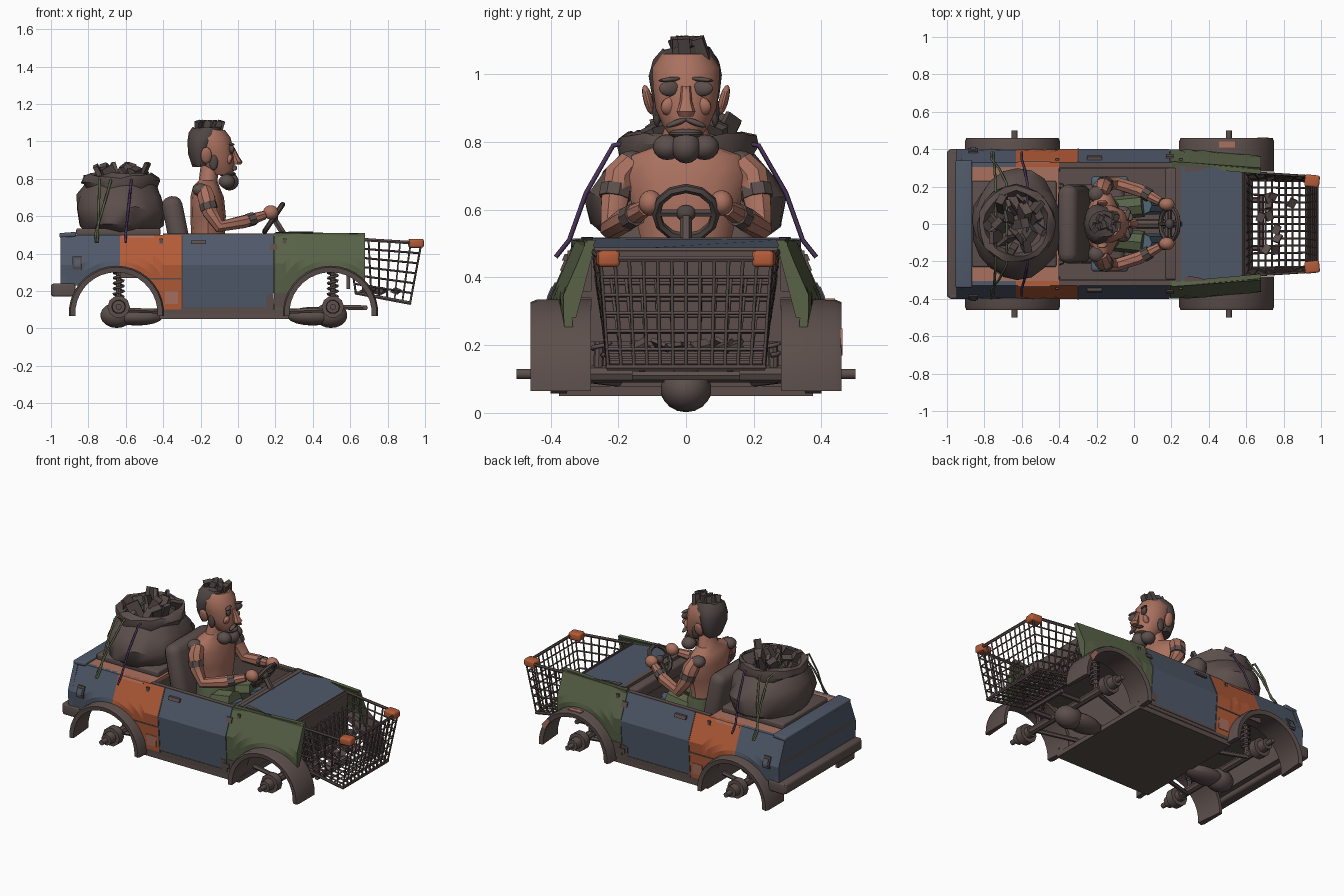
import bpy, bmesh, math, random
from mathutils import Vector, Matrix, Euler

random.seed(4)
if "Cube" in bpy.data.objects:
    bpy.data.objects.remove(bpy.data.objects["Cube"])


def material(name, rgb):
    m = bpy.data.materials.new(name)
    m.use_nodes = True
    m.diffuse_color = (*rgb, 1)
    m.node_tree.nodes["Principled BSDF"].inputs["Base Color"].default_value = (*rgb, 1)
    return m


brown = material("rusty brown", (.107, .078, .071))
blue = material("faded blue", (.08, .1, .142))
orange = material("orange paint", (.45, .105, .04))
green = material("olive green", (.098, .122, .063))
skin = material("skin and bare rust", (.4, .165, .115))
dark = material("dark hair", (.08, .062, .057))
purple = material("purple cord", (.07, .035, .1))
denim = material("denim", (.08, .13, .18))


def add(name, verts, faces, mat, smooth=False):
    me = bpy.data.meshes.new(name)
    me.from_pydata([tuple(v) for v in verts], [], faces)
    return finish(name, me, mat, smooth)


def finish(name, me, mat, smooth=False):
    bm = bmesh.new()
    bm.from_mesh(me)
    bmesh.ops.recalc_face_normals(bm, faces=bm.faces)
    bm.to_mesh(me)
    bm.free()
    me.materials.clear()
    me.materials.append(mat)
    ob = bpy.data.objects.new(name, me)
    bpy.context.collection.objects.link(ob)
    if smooth:
        bpy.ops.object.select_all(action='DESELECT')
        ob.select_set(True)
        bpy.context.view_layer.objects.active = ob
        bpy.ops.object.shade_smooth_by_angle(angle=math.radians(40))
    return ob


def solid(name, bm, loc, rot, mat, smooth):
    bm.transform(Matrix.Translation(loc) @ Euler(rot).to_matrix().to_4x4())
    me = bpy.data.meshes.new(name)
    bm.to_mesh(me)
    bm.free()
    return finish(name, me, mat, smooth)


def box(name, loc, size, mat, rot=(0, 0, 0), bevel=0):
    bm = bmesh.new()
    bmesh.ops.create_cube(bm, size=1, matrix=Matrix.Diagonal((*size, 1)))
    if bevel:
        bmesh.ops.bevel(bm, geom=bm.edges[:], offset=bevel, segments=3, profile=.5, affect='EDGES')
    return solid(name, bm, loc, rot, mat, bool(bevel))


def ball(name, loc, size, mat, rot=(0, 0, 0)):
    bm = bmesh.new()
    bmesh.ops.create_uvsphere(bm, u_segments=14, v_segments=9, radius=1, matrix=Matrix.Diagonal((*size, 1)))
    return solid(name, bm, loc, rot, mat, True)


def tube(name, paths, r, mat, radii=None, res=0, cyclic=False):
    cu = bpy.data.curves.new(name, 'CURVE')
    cu.dimensions, cu.bevel_depth, cu.bevel_resolution, cu.use_fill_caps = '3D', r, res, True
    for path in paths:
        sp = cu.splines.new('POLY')
        sp.points.add(len(path) - 1)
        sp.use_cyclic_u = cyclic
        for i, p in enumerate(path):
            sp.points[i].co = (*p, 1)
            sp.points[i].radius = radii[i] if radii else 1
    tmp = bpy.data.objects.new(name + " path", cu)
    bpy.context.collection.objects.link(tmp)
    me = bpy.data.meshes.new_from_object(tmp.evaluated_get(bpy.context.evaluated_depsgraph_get()))
    bpy.data.objects.remove(tmp)
    return finish(name, me, mat, res > 0)


def loft(name, rings, mat, n=16, wobble=0):
    # each ring: x centre, z height, half depth, half width
    verts, faces = [], []
    for x, z, rx, ry in rings:
        for i in range(n):
            a, k = math.tau * i / n, 1 + random.uniform(-wobble, wobble)
            verts.append((x + rx * k * math.cos(a), ry * k * math.sin(a), z + random.uniform(-wobble, wobble) * .3))
    for j in range(len(rings) - 1):
        faces += [(j * n + i, j * n + (i + 1) % n, j * n + n + (i + 1) % n, j * n + n + i) for i in range(n)]
    faces += [tuple(range(n)), tuple(range(len(verts) - n, len(verts)))]
    return add(name, verts, faces, mat, True)


def plate(name, pts, push, mat):
    n = len(pts)
    verts = [Vector(p) for p in pts] + [Vector(p) + Vector(push) for p in pts]
    faces = [tuple(range(n)), tuple(range(n, 2 * n))]
    return add(name, verts, faces + [(i, (i + 1) % n, n + (i + 1) % n, n + i) for i in range(n)], mat)


# body side surface
AXLES, ARCH_R, HUB_Z = {"rear": -.65, "front": .495}, .255, .08


def half_width(x, z):
    lean = .07 * max(0, z - .34) / .16 + .02 * max(0, .34 - z) / .26
    return .4 - lean - .09 * max(0, x - .3)


def arch_z(x):
    return max(math.sqrt(max(0, (ARCH_R - .01) ** 2 - (x - c) ** 2)) for c in AXLES.values())


def panel(name, x0, x1, z0, z1, mat, off=0, thick=.025):
    cols, rows = 30, 5
    n = rows + 1
    for s, side in ((1, "left"), (-1, "right")):
        verts = []
        for i in range(cols + 1):
            x = x0 + (x1 - x0) * i / cols
            lo = max(z0, HUB_Z + arch_z(x))
            for j in range(n):
                z = lo + (z1 - lo) * j / rows
                verts.append((x, s * (half_width(x, z) + off), z))
        m = len(verts)
        outer = [(i * n + j, i * n + n + j, i * n + n + j + 1, i * n + j + 1) for i in range(cols) for j in range(rows)]
        loop = [i * n for i in range(cols + 1)] + [cols * n + j for j in range(1, n)]
        loop += [i * n + rows for i in range(cols - 1, -1, -1)] + list(range(rows - 1, 0, -1))
        faces = outer + [tuple(v + m for v in f) for f in outer] + [(a, b, b + m, a + m) for a, b in zip(loop, loop[1:] + loop[:1])]
        add(f"{side}_{name}", verts + [(x, y - s * thick, z) for x, y, z in verts], faces, mat)


panel("rear_quarter", -.95, -.63, .23, .5, blue)
panel("orange_quarter", -.63, -.3, .1, .5, orange)
panel("door", -.297, .19, .1, .5, blue)
panel("front_fender", .193, .68, .1, .51, green)
panel("sill", -.42, .27, .05, .1, brown)
panel("bare_lower_patch", -.39, -.32, .13, .2, skin, .003, .006)
panel("seam_strip", -.63, -.3, .262, .27, brown, .003, .006)
panel("upper_rust", -.62, -.45, .485, .5, skin, .003, .006)
panel("fender_rust", .2, .27, .11, .19, brown, .003, .006)
panel("door_rust", -.29, .19, .1, .115, brown, .003, .006)
panel("door_corner_rust", .15, .19, .115, .18, brown, .003, .006)
panel("door_gap", -.302, -.294, .1, .5, dark, .003, .006)
panel("door_handle", -.25, -.17, .45, .47, brown, .015, .02)
panel("hinge_top", .17, .21, .42, .45, brown, .008, .012)
panel("hinge_low", .17, .21, .13, .16, brown, .008, .012)
panel("side_lamp", -.885, -.835, .315, .385, dark, .008, .012)
panel("lamp_glass", -.875, -.845, .327, .373, blue, .012, .008)

# floors, bulkheads, deck and bonnet
box("cabin_floor", (-.075, 0, .065), (.69, .75, .03), brown)
box("rear_bulkhead", (-.41, 0, .27), (.02, .7, .42), brown)
box("firewall", (.25, 0, .27), (.02, .7, .42), brown)
box("rear_underfloor", (-.68, 0, .35), (.54, .72, .02), brown)
box("front_underfloor", (.43, 0, .35), (.34, .64, .02), brown)
box("rear_deck", (-.64, 0, .49), (.48, .64, .02), skin)
box("load_bed", (-.64, 0, .515), (.45, .46, .04), brown, bevel=.01)
box("dashboard", (.21, 0, .46), (.09, .6, .08), brown, bevel=.015)
bonnet = [(.24, .31, .515), (.45, .3, .512), (.59, .285, .478)]
plate("bonnet", bonnet + [(x, -y, z) for x, y, z in bonnet[::-1]], (0, 0, -.02), blue)
plate("bonnet_rust_edge", [(.575, -.285, .485), (.575, .285, .485), (.6, .28, .478), (.6, -.28, .478)], (0, 0, -.008), brown)
box("cowl", (.235, 0, .508), (.03, .62, .02), brown)
box("grille", (.59, 0, .34), (.02, .56, .26), brown)
for s in (1, -1):
    plate("fender_top", [(.2, s * .305, .516), (.2, s * .335, .51), (.68, s * .3, .505), (.68, s * .275, .485)], (0, 0, -.02), green)
    plate("fender_nose", [(.68, s * .27, .49), (.68, s * .296, .505), (.68, s * .362, .34), (.68, s * .36, .28), (.68, s * .325, .28)], (-.02, 0, 0), green)
    plate("bonnet_side_rust", [(.27, s * .275, .519), (.27, s * .308, .519), (.4, s * .302, .517), (.34, s * .285, .518)], (0, 0, -.006), brown)
    box("cabin_rail", (-.1, s * .315, .5), (.6, .03, .012), brown)
    box("cabin_lining", (-.1, s * .3, .34), (.6, .012, .3), brown)
    box("bumper_end", (-.93, s * .385, .205), (.12, .03, .07), brown, bevel=.01)

# tail
tail = [(-.95, .395, .22), (-.95, .395, .35), (-.95, .335, .5)]
plate("tail_panel", tail + [(x, -y, z) for x, y, z in tail[::-1]], (.03, 0, 0), blue)
box("tail_lip", (-.91, 0, .5), (.09, .68, .025), blue, (0, -.08, 0), .008)
box("rear_bumper", (-.965, 0, .205), (.07, .79, .07), brown, bevel=.015)
box("tail_valance", (-.905, 0, .28), (.02, .74, .16), brown)
box("tail_floor", (-.93, 0, .21), (.05, .74, .02), brown)

# wheel arches, axles, hubs, springs
for end, cx in AXLES.items():
    ax = cx + .012
    for s, side in ((1, "left"), (-1, "right")):
        n, verts = 18, []
        for i in range(n + 1):
            a = -.06 + (math.pi + .12) * i / n
            for r, y in ((ARCH_R, .28), (ARCH_R, .44), (ARCH_R - .008, .46), (ARCH_R - .035, .455), (ARCH_R - .02, .28)):
                verts.append((cx + r * math.cos(a), s * y, HUB_Z + r * math.sin(a)))
        faces = [(i * 5 + j, i * 5 + (j + 1) % 5, i * 5 + 5 + (j + 1) % 5, i * 5 + 5 + j) for i in range(n) for j in range(5)]
        add(f"{side}_{end}_arch", verts, faces + [tuple(range(5)), tuple(range(n * 5, n * 5 + 5))], brown, True)
        tube(f"{side}_{end}_hub", [[(ax, s * y, .115) for y in (.32, .35, .351, .4, .401, .45, .451, .5)]], .01, brown,
             (3.5, 3.5, 6, 6, 3.8, 3.5, 1.6, 1.6), 3)
        coil = [(ax + .027 * math.cos(t * .8), s * .25 + .027 * math.sin(t * .8), .17 + .0036 * t) for t in range(46)]
        tube(f"{side}_{end}_spring", [coil], .007, brown)
        tube(f"{side}_{end}_damper", [[(ax, s * .26, .11), (ax, s * .25, .35)]], .015, brown, res=2)
        tube(f"{side}_{end}_link", [[(ax, s * .28, .1), (-.38 if cx < 0 else .25, s * .2, .09)]], .014, brown, res=1)
    tube(f"{end}_axle", [[(ax, -.34, .115), (ax, .34, .115)]], .025, brown, res=2)
    ball(f"{end}_differential", (ax - .01, 0, .07), (.09, .075, .068), brown)
tube("drive_shaft", [[(-.6, 0, .08), (.5, 0, .08)]], .025, brown, res=2)
ball("gearbox", (.4, 0, .065), (.14, .075, .05), brown)
ball("tail_gearbox", (-.54, 0, .06), (.14, .075, .045), brown)
tube("front_crossbar", [[(.68, -.16, .11), (.68, .16, .11)]] + [[(.68, y, .11), (.5, y, .115)] for y in (-.13, .13)], .015, brown, res=1)
plate("arch_bare_patch", [(.7, .462, .17), (.72, .462, .2), (.68, .462, .25), (.66, .462, .235)], (0, -.006, 0), skin)
box("arch_top_patch", (.5, .425, .335), (.09, .03, .006), skin)

# wire basket
REAR = ((.585, .278, .48), (.63, .235, .19))
FRONT = ((.98, .252, .455), (.92, .23, .135))


def corner(end, top, s):
    x, y, z = end[0 if top else 1]
    return Vector((x, s * y, z))


def wires(a, b, c, d, across, down):
    out = [[a.lerp(b, i / across), d.lerp(c, i / across)] for i in range(across + 1)]
    return out + [[a.lerp(d, i / down), b.lerp(c, i / down)] for i in range(down + 1)]


def wall(e0, s0, e1, s1):
    return corner(e0, 1, s0), corner(e1, 1, s1), corner(e1, 0, s1), corner(e0, 0, s0)


mesh = wires(*wall(REAR, 1, FRONT, 1), 7, 6) + wires(*wall(REAR, -1, FRONT, -1), 7, 6)
mesh += wires(*wall(FRONT, -1, FRONT, 1), 12, 6) + wires(*wall(REAR, -1, REAR, 1), 12, 6)
mesh += wires(corner(REAR, 0, -1), corner(FRONT, 0, -1), corner(FRONT, 0, 1), corner(REAR, 0, 1), 8, 12)
tube("basket_wires", mesh, .0055, brown)
for top in (1, 0):
    tube("basket_rim", [[corner(e, top, s) for e, s in ((REAR, 1), (FRONT, 1), (FRONT, -1), (REAR, -1))]], .01, brown, res=1, cyclic=True)
for s in (1, -1):
    box("basket_corner", (.952, s * .23, .455), (.08, .065, .048), orange, (0, 0, -s * .1), .012)
for i in range(10):
    box("basket_litter", (random.uniform(.66, .86), random.uniform(-.17, .17), .2), (.04, .05, .012), brown, [random.uniform(-.6, .6) for _ in range(3)])

# seat, sack, junk and cords
box("seat_back", (-.32, 0, .5), (.11, .42, .42), brown, (0, -.2, 0), .05)
box("seat_base", (-.19, 0, .28), (.28, .42, .12), brown, bevel=.035)
loft("sack", [(-.63, .52, .2, .24), (-.625, .56, .23, .285), (-.625, .64, .24, .288), (-.63, .71, .225, .25), (-.63, .76, .195, .2),
              (-.63, .785, .205, .21), (-.63, .815, .2, .205), (-.63, .82, .17, .175), (-.63, .765, .15, .15)], brown, 20, .045)
for i in range(18):
    a, r = math.tau * i * .382, .02 + .125 * (i / 18) ** .5
    size = [random.uniform(.015, .05), random.uniform(.04, .08), random.uniform(.07, .14)]
    box("junk_piece", (-.63 + r * math.cos(a), r * math.sin(a), random.uniform(.775, .83)), size, dark if i % 3 else brown,
        (-.5 * math.sin(a), .5 * math.cos(a), random.uniform(-1, 1)))
for name, x0, x1, mat in (("purple_cord", -.57, -.6, purple), ("green_cord", -.68, -.76, green), ("rear_green_cord", -.74, -.75, green)):
    half = [(x1, .385, .46), (x1, .345, .51), ((x0 + x1) / 2, .295, .65), (x0, .215, .79)]
    tube(name, [half + [(x0, 0, .83)] + [(x, -y, z) for x, y, z in half[::-1]]], .007, mat)

# driver body
loft("torso", [(-.16, .34, .1, .14), (-.16, .5, .09, .13), (-.16, .6, .095, .155), (-.165, .7, .09, .185), (-.17, .76, .07, .165),
               (-.16, .79, .05, .08), (-.15, .87, .05, .055)], skin, 12)
loft("trousers", [(-.15, .32, .11, .16), (-.15, .42, .11, .15), (-.16, .48, .1, .14)], green, 14)
for s in (1, -1):
    tube("arm", [[(-.18, s * .16, .74), (-.17, s * .195, .7), (-.15, s * .212, .62), (-.1, s * .22, .545), (.03, s * .18, .57), (.14, s * .12, .605)]],
         .01, skin, (4, 4.9, 4.2, 3.5, 3.6, 2.4), 2)
    tube("arm_band", [[(-.163, s * .205, .67), (-.153, s * .211, .635)]], .048, brown, res=2)
    tube("wrist_wrap", [[(.05, s * .17, .576), (.085, s * .15, .587)]], .036, brown, res=2)
    ball("hand", (.175, s * .105, .62), (.042, .035, .038), skin)
    tube("thigh", [[(-.14, s * .08, .38), (.05, s * .1, .42)]], .062, green, res=2)
    tube("shin", [[(.05, s * .1, .42), (.13, s * .1, .17)]], .048, denim, res=2)
    box("seat_cushion_side", (-.13, s * .225, .36), (.2, .06, .06), denim, bevel=.02)
    box("boot", (.16, s * .1, .12), (.14, .08, .08), brown, bevel=.025)
    ball("shoulder_patch", (-.2, s * .16, .74), (.045, .045, .035), brown)

# driver head
loft("head", [(-.09, .82, .06, .05), (-.1, .85, .08, .07), (-.12, .9, .1, .092), (-.135, .96, .11, .1), (-.145, 1.02, .105, .102), (-.15, 1.06, .08, .075)], skin, 14)
loft("hair_back", [(-.2, .87, .045, .075), (-.205, .93, .06, .1), (-.195, 1, .075, .108), (-.18, 1.04, .085, .1), (-.16, 1.075, .08, .07)], dark, 16, .03)
for i in range(14):
    box("hair_tuft", (-.21 + .009 * i, random.uniform(-.045, .045), 1.075), (.03, .035, .07), dark, (random.uniform(-.3, .3), .3, random.uniform(-1, 1)))
loft("nose", [(-.005, .875, .02, .02), (-.002, .89, .027, .028), (-.015, .92, .02, .018), (-.03, .965, .012, .014)], skin, 8)
for s in (1, -1):
    ball("ear", (-.17, s * .112, .925), (.03, .014, .045), skin, (-s * .25, 0, 0))
    ball("eye_socket", (-.036, s * .047, .958), (.014, .035, .023), brown, (0, 0, -s * .35))
    ball("brow", (-.036, s * .047, .985), (.014, .036, .007), brown, (-s * .1, 0, -s * .3))
    ball("cheek", (-.054, s * .042, .905), (.02, .036, .03), skin, (0, .3, -s * .5))
    ball("moustache", (-.018, s * .028, .857), (.014, .034, .009), brown, (-s * .35, 0, 0))
    ball("beard_lobe", (-.06, s * .055, .785), (.045, .043, .038), brown)
    ball("sideburn", (-.13, s * .086, .89), (.024, .013, .045), dark)
ball("beard", (-.045, 0, .785), (.05, .045, .048), brown)
ball("chin_beard", (-.055, 0, .825), (.045, .05, .018), brown)

# steering wheel
hub, w = Vector((.19, 0, .59)), Vector((.55, 0, .83))
ring = [hub + .088 * (math.cos(math.tau * i / 12) * Vector((0, 1, 0)) + math.sin(math.tau * i / 12) * w) for i in range(12)]
tube("steering_wheel", [ring], .014, dark, res=1, cyclic=True)
tube("wheel_spokes", [[hub, ring[i]] for i in (0, 6, 9)], .012, dark, res=1)
ball("wheel_boss", hub, (.025, .03, .025), dark)
tube("steering_column", [[hub, (.26, 0, .48)]], .018, brown, res=1)
